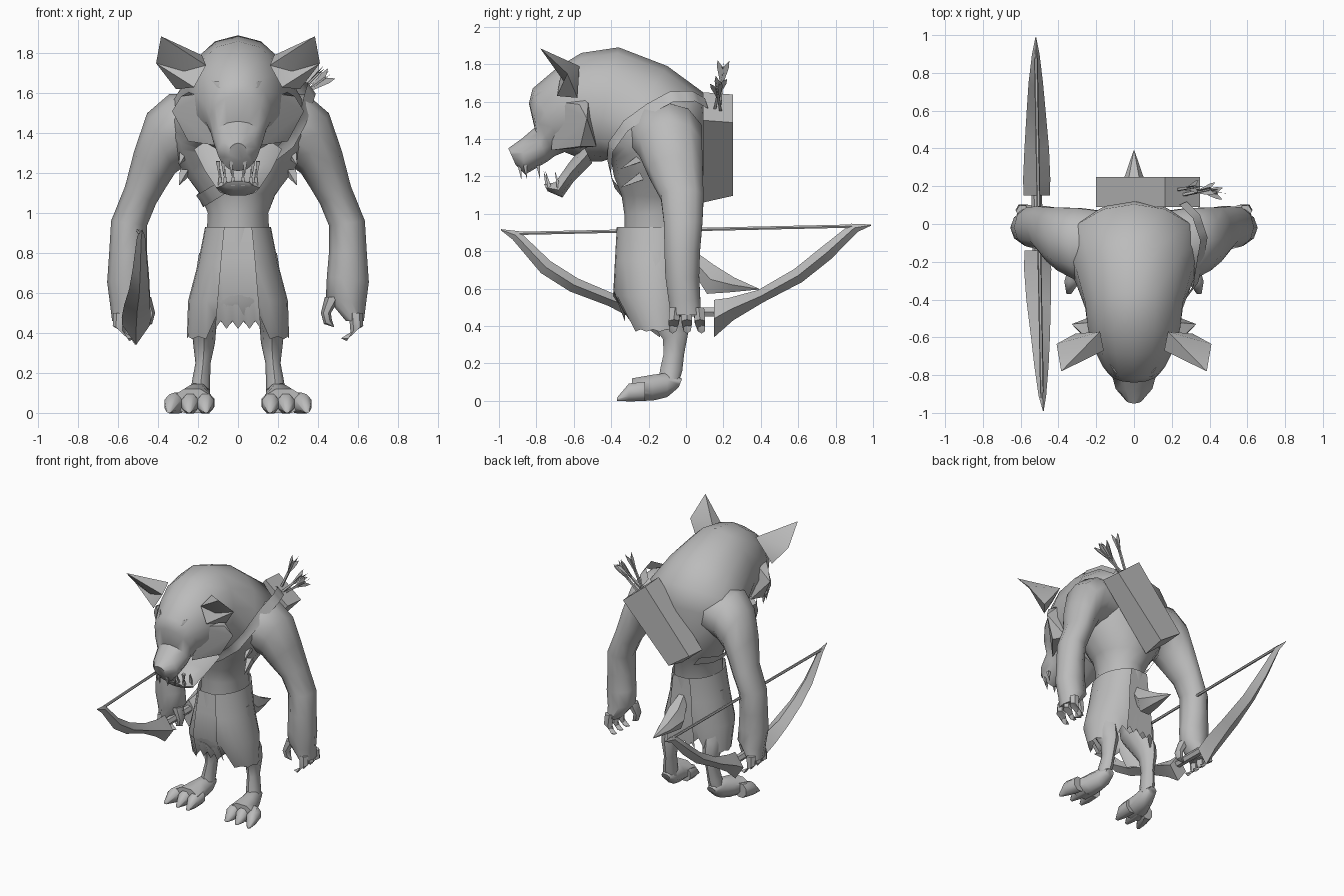
import bpy, bmesh, math
from mathutils import Vector as V

fur = bpy.data.materials.new("plain grey")
fur.diffuse_color = (0.5, 0.5, 0.5, 1)


def make(name, verts, faces, mirror=False):
    bm = bmesh.new()
    vs = [bm.verts.new(v) for v in verts]
    for f in faces:
        bm.faces.new([vs[i] for i in f])
    bmesh.ops.remove_doubles(bm, verts=bm.verts, dist=0.0005)
    bmesh.ops.recalc_face_normals(bm, faces=bm.faces)
    me = bpy.data.meshes.new(name)
    bm.to_mesh(me)
    bm.free()
    me.materials.append(fur)
    ob = bpy.data.objects.new(name, me)
    bpy.context.collection.objects.link(ob)
    if mirror:
        ob.modifiers.new("mirror", 'MIRROR').use_clip = False
    return ob


def loft(name, rings, n=8, mirror=False, phase=0.0):
    """Skin of elliptical rings, each given as centre and two half axes."""
    verts, faces = [], []
    for c, u, v in rings:
        for i in range(n):
            a = 2 * math.pi * (i + phase) / n
            verts.append(V(c) + V(u) * math.cos(a) + V(v) * math.sin(a))
    for r in range(len(rings) - 1):
        for i in range(n):
            j = (i + 1) % n
            faces.append((r*n + i, r*n + j, r*n + n + j, r*n + n + i))
    faces += [tuple(range(n)), tuple(range(len(verts) - n, len(verts)))]
    return make(name, verts, faces, mirror)


def profile(rows):
    """Rings across the middle plane: lower y,z / upper y,z / half width."""
    return [((0, (a + c) / 2, (b + d) / 2), (w, 0, 0), (0, (c - a) / 2, (d - b) / 2))
            for a, b, c, d, w in rows]


def limb(rows):
    """Rings x, y, z, half width x, its z tilt, half depth y, its z tilt."""
    return [((x, y, z), (rx, 0, tx), (0, ry, ty)) for x, y, z, rx, tx, ry, ty in rows]


def spike(name, base, tip, r, n=4, mirror=False):
    d = (V(tip) - V(base)).normalized()
    u = d.orthogonal().normalized()
    w = d.cross(u)
    return loft(name, [(base, u * r, w * r), (tip, u * 0.001, w * 0.001)], n, mirror)


# Hunched torso running into neck, head and muzzle
torso = loft("torso_and_head", profile([
    (-.33, .82, .02, .82, .165), (-.33, 1.0, .03, 1.0, .155),
    (-.345, 1.1, .08, 1.08, .19), (-.385, 1.2, .11, 1.25, .29),
    (-.40, 1.28, .12, 1.48, .36), (-.42, 1.29, .105, 1.64, .37),
    (-.45, 1.28, -.10, 1.79, .315), (-.50, 1.28, -.36, 1.89, .265),
    (-.55, 1.28, -.56, 1.86, .25), (-.60, 1.31, -.69, 1.78, .22),
    (-.65, 1.33, -.82, 1.67, .17), (-.70, 1.31, -.84, 1.59, .145),
    (-.74, 1.28, -.81, 1.46, .125), (-.86, 1.21, -.88, 1.40, .10),
    (-.91, 1.26, -.95, 1.35, .045)]), 14, phase=.5)

# Open lower jaw
loft("lower_jaw", profile([
    (-.50, 1.27, -.55, 1.37, .22), (-.60, 1.17, -.63, 1.27, .17),
    (-.66, 1.085, -.70, 1.17, .11), (-.74, 1.12, -.76, 1.16, .07)]), 10)

# Teeth, brows, cheeks
for x, y in ((.075, -.86), (.10, -.79), (.035, -.89)):
    spike("upper_tooth", (x, y, 1.26), (x * .95, y + .01, 1.185), .015, mirror=True)
for x, y in ((.025, -.74), (.065, -.73), (.09, -.68)):
    spike("lower_tooth", (x, y, 1.14), (x, y - .02, 1.225), .015, mirror=True)
loft("brow", [((.03, -.81, 1.61), (0, .02, 0), (0, 0, .03)),
              ((.10, -.765, 1.63), (0, .04, 0), (0, 0, .035)),
              ((.17, -.67, 1.64), (0, .02, 0), (0, 0, .03))], 6, True)
make("cheek", [(.165, -.70, 1.60), (.33, -.53, 1.51), (.25, -.565, 1.36),
               (.12, -.72, 1.34), (.22, -.52, 1.62), (.2, -.48, 1.36), (.285, -.57, 1.585)],
     [(0, 1, 3), (1, 2, 3), (0, 6, 1), (0, 4, 6), (6, 4, 1), (1, 4, 5), (1, 5, 2),
      (2, 5, 3), (0, 3, 5, 4)], True)

# Ears, shaped as folded leaves
make("ear", [(.18, -.57, 1.79), (.16, -.67, 1.74), (.22, -.69, 1.63), (.31, -.58, 1.62),
             (.41, -.635, 1.75), (.385, -.78, 1.885), (.27, -.655, 1.71)],
     [(0, 1, 5), (0, 5, 4), (0, 4, 3), (1, 6, 5), (6, 2, 4), (6, 4, 5), (2, 3, 4),
      (1, 2, 6), (0, 3, 2, 1)], True)

# Shaggy flank tufts
for z in (1.20, 1.30):
    spike("flank_tuft", (.27, -.24, z), (.295, -.35, z - .06), .03, mirror=True)

# Arms with palms
loft("arm", limb([
    (.18, -.12, 1.43, .03, .17, .20, 0), (.30, -.105, 1.42, .045, .175, .20, 0),
    (.385, -.08, 1.35, .07, .15, .175, 0), (.44, -.055, 1.22, .08, .09, .15, 0),
    (.488, -.02, 1.09, .077, .045, .12, 0), (.545, -.015, .95, .09, .012, .108, 0),
    (.55, -.02, .80, .095, 0, .10, 0), (.55, -.02, .67, .105, -.015, .095, 0),
    (.54, -.01, .56, .10, -.02, .09, 0), (.585, 0, .46, .045, 0, .085, 0)]), 10, True)
for y in (-.065, .005, .075):
    loft("finger", limb([
        (.59, y * .9, .50, .035, 0, .034, 0), (.595, y, .42, .032, .015, .032, 0),
        (.56, y * 1.1, .385, .015, .025, .022, 0),
        (.52, y * 1.1, .375, .003, .003, .003, 0)]), 6, True)
loft("thumb", limb([
    (.475, -.04, .58, .04, 0, .045, 0), (.44, -.05, .50, .025, 0, .035, 0),
    (.45, -.05, .455, .02, .01, .025, 0), (.48, -.05, .43, .002, 0, .003, 0)]), 6, True)

# Legs, bent back at the hock
loft("leg", limb([
    (.11, -.16, .80, .085, 0, .12, 0), (.15, -.17, .58, .08, 0, .12, .02),
    (.17, -.085, .43, .062, 0, .09, .03), (.17, -.055, .35, .055, 0, .068, .02),
    (.175, -.065, .25, .038, 0, .055, 0), (.185, -.08, .16, .045, 0, .06, 0),
    (.19, -.09, .09, .05, 0, .055, .02)]), 8, True)
loft("foot", [
    ((.19, -.03, .095), (.035, 0, 0), (0, .01, .025)),
    ((.195, -.10, .085), (.06, 0, 0), (0, 0, .07)),
    ((.21, -.18, .07), (.075, 0, 0), (0, 0, .075)),
    ((.23, -.29, .06), (.105, 0, 0), (0, 0, .065))], 8, True, .5)
for x, dx in ((.165, -.005), (.235, .01), (.30, .045)):
    loft("toe", [((x, -.22, .05), (.05, 0, 0), (0, 0, .055)),
                 ((x + dx * .6, -.305, .045), (.045, 0, 0), (0, 0, .052)),
                 ((x + dx, -.37, .008), (.014, 0, 0), (0, 0, .008))], 8, True, .5)

# Ragged skirt, jagged hem only at front and back
N = 28
verts, faces = [], []
levels = ((.93, -.155, .165, .215), (.75, -.165, .20, .215),
          (.56, -.165, .25, .225), (.37, -.14, .256, .165))
for r, (z, cy, rx, ry) in enumerate(levels):
    for i in range(N):
        a = 2 * math.pi * i / N
        mid = abs(math.cos(a)) < .45
        lift = (.06 + .05 * (i % 2) if mid else .012 * (i % 2)) if r == 3 else 0
        verts.append((rx * math.cos(a), cy + ry * math.sin(a), z + lift))
for r in range(3):
    for i in range(N):
        j = (i + 1) % N
        faces.append((r*N + i, r*N + j, r*N + N + j, r*N + N + i))
make("skirt", verts, faces)


def flap(name, ys, zs, half):
    """Hanging cloth panel with a jagged hem."""
    vs, fs, c = [], [], 9
    for r, (y, z) in enumerate(zip(ys, zs)):
        for i in range(c):
            t = i / 4 - 1
            vs.append((half[r] * t, y, z + (.04 if r == len(ys) - 1 and i % 2 else 0)))
    for r in range(len(ys) - 1):
        fs += [(r*c + i, r*c + i + 1, r*c + c + i + 1, r*c + c + i) for i in range(c - 1)]
    make(name, vs, fs)


flap("front_flap", (-.365, -.38, -.392, -.325), (.93, .78, .60, .42), (.07, .085, .10, .115))
flap("back_flap", (.055, .055, .065, .06), (.93, .78, .60, .42), (.07, .085, .10, .115))

# Short leaf-shaped tail
loft("tail", profile([(0, .74, .03, .82, .03), (.11, .56, .15, .74, .075),
                      (.24, .575, .26, .665, .05), (.39, .595, .39, .60, .002)]), 6)

# Quiver box slung across the back
box = []
for y, k in ((.09, 0), (.25, .012)):
    box += [(.35, y, 1.50 - k), (.165, y, 1.65 - k), (-.20, y, 1.20 + k), (-.03, y, 1.06 + 3 * k)]
make("quiver", box, [(0, 1, 2, 3), (4, 5, 6, 7), (0, 1, 5, 4), (1, 2, 6, 5),
                     (2, 3, 7, 6), (3, 0, 4, 7)])

# Arrows with crossed feathers
for base, tip in (((.23, .19, 1.52), (.47, .16, 1.70)), ((.24, .15, 1.54), (.43, .19, 1.73)),
                  ((.22, .18, 1.55), (.34, .20, 1.82))):
    b, t = V(base), V(tip)
    d = (t - b).normalized()
    u = d.orthogonal().normalized()
    w = d.cross(u)
    loft("arrow_shaft", [(b, u * .01, w * .01), (t - d * .04, u * .01, w * .01)], 4)
    for k in (u + w, u - w):
        s = k.normalized() * .032
        p, q = t - d * .17, t - d * .04
        make("arrow_feather", [p, q + s, t + s, q, t - s, q - s],
             [(0, 1, 2, 3), (0, 3, 4, 5)])

# Strap from quiver over the shoulder and round the chest, kept outside the torso
path = [V(p) for p in ((.26, .11, 1.59), (.33, .04, 1.63), (.37, -.08, 1.625), (.35, -.20, 1.56),
                       (.32, -.32, 1.47), (.26, -.40, 1.36), (.12, -.41, 1.25),
                       (-.02, -.39, 1.165), (-.14, -.33, 1.09), (-.19, -.25, 1.06),
                       (-.19, -.08, 1.06), (-.15, .09, 1.10))]
side = V((-.55, -.25, .8)).normalized() * .035
fine = [path[i].lerp(path[i + 1], k / 3) for i in range(len(path) - 1) for k in range(3)]
fine.append(path[-1])
vs = [p + side * k for p in fine for k in (-1, 0, 1)]
strap = make("chest_strap", vs, [(3*i + k, 3*i + k + 1, 3*i + k + 4, 3*i + k + 3)
                                 for i in range(len(fine) - 1) for k in (0, 1)])
wrap = strap.modifiers.new("wrap", 'SHRINKWRAP')
wrap.target, wrap.wrap_mode, wrap.offset = torso, 'OUTSIDE', .012


# Bow: two blade limbs, grip and string
def bow_limb(name, rows):
    loft(name, [((x, y, z), (w, 0, 0), (0, -h * s, h)) for x, y, z, w, h, s in rows], 4)


bow_limb("rear_bow_limb", [
    (-.515, .15, .44, .07, .10, 0), (-.515, .24, .49, .072, .06, .2),
    (-.515, .40, .56, .065, .033, .4), (-.518, .60, .67, .05, .035, .6),
    (-.52, .75, .79, .038, .032, .8), (-.52, .90, .925, .02, .022, .8),
    (-.52, .99, .94, .002, .003, 0)])
bow_limb("front_bow_limb", [
    (-.51, -.14, .44, .07, .10, 0), (-.51, -.24, .48, .072, .06, -.2),
    (-.505, -.40, .54, .065, .033, -.4), (-.495, -.60, .62, .05, .035, -.6),
    (-.49, -.75, .715, .038, .032, -.8), (-.485, -.91, .885, .02, .022, -.8),
    (-.48, -.99, .915, .002, .003, 0)])
for nm, a, b, r in (("bow_grip", (-.51, -.17, .475), (-.515, .2, .475), .028),
                    ("bow_string", (-.487, -.92, .895), (-.52, .92, .935), .01)):
    loft(nm, [(a, (r, 0, 0), (0, 0, r)), (b, (r, 0, 0), (0, 0, r))], 6)

# Soft shading with sharp creases kept
for ob in bpy.context.collection.objects:
    ob.select_set(True)
    bpy.context.view_layer.objects.active = ob
bpy.ops.object.shade_smooth_by_angle(angle=math.radians(50))
